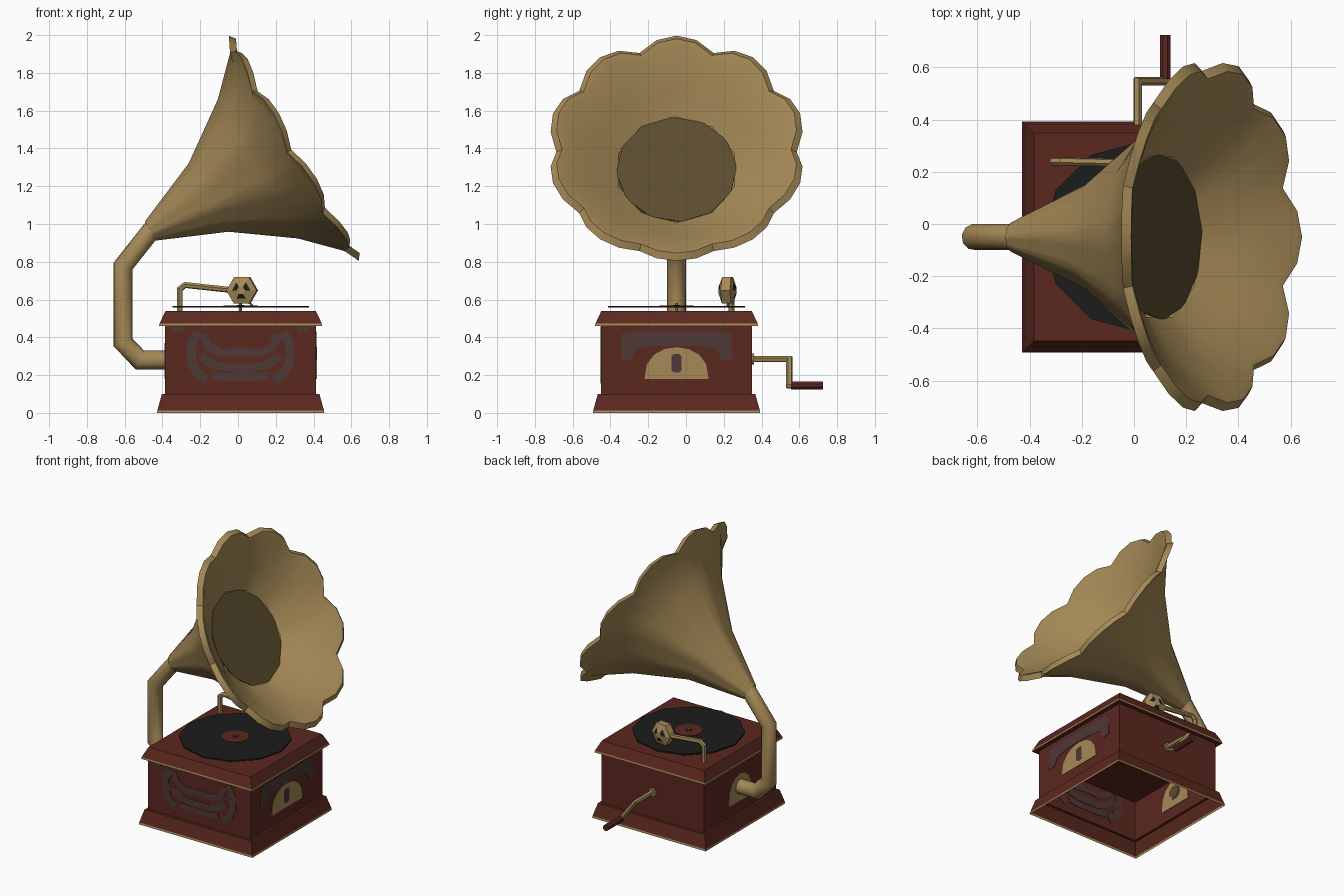
import bpy, bmesh, math
from mathutils import Vector

if "Cube" in bpy.data.objects:
    bpy.data.objects.remove(bpy.data.objects["Cube"])

CX, CY = 0.014, -0.05     # cabinet centre
HALF = 0.40               # cabinet wall half width
Z = Vector((0, 0, 1))


def material(name, rgb):
    m = bpy.data.materials.new(name)
    m.use_nodes = True
    m.diffuse_color = (*rgb, 1)
    m.node_tree.nodes["Principled BSDF"].inputs["Base Color"].default_value = (*rgb, 1)
    return m


brass = material("brass", (0.38, 0.255, 0.095))
shade = material("dark_brass", (0.103, 0.072, 0.028))
wood = material("red_wood", (0.104, 0.021, 0.0135))
inlay = material("grey_inlay", (0.075, 0.04, 0.036))
black = material("black", (0.0115, 0.0115, 0.0115))


def finish(name, bm, mats, smooth=None):
    bmesh.ops.recalc_face_normals(bm, faces=bm.faces[:])
    mesh = bpy.data.meshes.new(name)
    bm.to_mesh(mesh)
    bm.free()
    for m in mats:
        mesh.materials.append(m)
    ob = bpy.data.objects.new(name, mesh)
    bpy.context.collection.objects.link(ob)
    if smooth:
        bpy.ops.object.select_all(action="DESELECT")
        ob.select_set(True)
        bpy.context.view_layer.objects.active = ob
        bpy.ops.object.shade_smooth_by_angle(angle=math.radians(smooth))


def loft(bm, rings, cap_start=False, cap_end=False):
    """Skin a list of point rings; returns the faces of each band."""
    rows = [[bm.verts.new(p) for p in ring] for ring in rings]
    bands = []
    for a, b in zip(rows, rows[1:]):
        n = len(a)
        bands.append([bm.faces.new((a[i], a[(i + 1) % n], b[(i + 1) % n], b[i])) for i in range(n)])
    if cap_start:
        bm.faces.new(rows[0][::-1])
    if cap_end:
        bm.faces.new(rows[-1])
    return bands


def tube(name, points, radius, mat, sides=8, smooth=None):
    """Sweep a polygon along a path with mitred corners."""
    pts = [Vector(p) for p in points]
    dirs = [(b - a).normalized() for a, b in zip(pts, pts[1:])]
    u = dirs[0].orthogonal().normalized()
    v = dirs[0].cross(u)
    ring = []
    for k in range(sides):
        a = math.tau * (k + 0.5) / sides
        ring.append(pts[0] + radius * (math.cos(a) * u + math.sin(a) * v))
    rings = [ring]
    for i in range(1, len(pts)):
        d = dirs[i - 1]
        n = d + dirs[i] if i < len(dirs) else d
        ring = [q + d * ((pts[i] - q).dot(n) / d.dot(n)) for q in ring]
        rings.append(ring)
    bm = bmesh.new()
    loft(bm, rings, True, True)
    finish(name, bm, [mat], smooth)


def plate(name, outline, wall, mat, thick):
    """Thin plate let into a wall: 'front', 'left' (+x) or 'right' (-x)."""
    def place(u, z, d):
        if wall == "front":
            return (CX + u, CY - HALF - d, z)
        s = 1 if wall == "left" else -1
        return (CX + s * (HALF + d), CY + u, z)
    bm = bmesh.new()
    loft(bm, [[place(u, z, d) for u, z in outline] for d in (-thick / 2, thick / 2)], True, True)
    finish(name, bm, [mat])


def ribbon(points, width):
    """Outline of a stroke along a 2D path."""
    pts = [Vector(p) for p in points]
    one, two = [], []
    for i, p in enumerate(pts):
        d = (pts[min(i + 1, len(pts) - 1)] - pts[max(i - 1, 0)]).normalized()
        n = Vector((-d.y, d.x)) * width / 2
        one.append(p + n)
        two.append(p - n)
    return one + two[::-1]


def arch(half, low, high, steps=8):
    return [(half * math.cos(math.pi * i / steps), low + (high - low) * math.sin(math.pi * i / steps) ** 0.8)
            for i in range(steps + 1)]


# Cabinet: open-bottomed shell with flared plinth, lid and brass edging
def square(half, z):
    return [(CX + sx * half, CY + sy * half, z) for sx, sy in ((-1, -1), (1, -1), (1, 1), (-1, 1))]
profile = [(0.443, 0), (0.441, 0.013), (0.417, 0.1), (HALF, 0.1), (HALF, 0.46),
           (0.432, 0.46), (0.43, 0.472), (0.398, 0.54)]
bm = bmesh.new()
bands = loft(bm, [square(h, z) for h, z in profile], cap_end=True)
for band in (bands[0], bands[5]):
    for f in band:
        f.material_index = 1
finish("cabinet", bm, [wood, brass])
bm = bmesh.new()
loft(bm, [square(HALF - 0.005, z) for z in (0.375, 0.385)], True, True)
finish("cabinet_inner_board", bm, [wood])

# Front scrollwork, mirrored about the middle
strokes = {
    "scroll_bracket": ([(-0.225, 0.43), (-0.262, 0.36), (-0.26, 0.27), (-0.23, 0.21), (-0.18, 0.175)], 0.05),
    "scroll_upper": ([(-0.2, 0.415), (-0.17, 0.35), (-0.1, 0.315), (0, 0.325)], 0.045),
    "scroll_middle": ([(-0.21, 0.3), (-0.14, 0.255), (-0.07, 0.24), (0, 0.24)], 0.045),
    "scroll_lower": ([(-0.15, 0.2), (-0.08, 0.19), (0, 0.19)], 0.04),
    "scroll_corner": ([(-0.36, 0.445), (-0.3, 0.44)], 0.025),
}
for name, (path, width) in strokes.items():
    for s, side in ((1, "right"), (-1, "left")):
        plate(f"{name}_{side}", ribbon([(s * u, z) for u, z in path], width), "front", inlay, 0.006)

# Side inlay band, brass plaque and its slot
edge = [(0.24, 0.43), (0.29, 0.42), (0.295, 0.28), (0.24, 0.28), (0.215, 0.335), (0.12, 0.355)]
plate("side_inlay", edge + [(-u, z) for u, z in edge[::-1]], "left", inlay, 0.005)
plate("side_plaque", arch(0.17, 0.18, 0.348), "left", brass, 0.007)
slot = [(0.026, 0.225), (0.026, 0.3), (0.014, 0.312), (-0.014, 0.312),
        (-0.026, 0.3), (-0.026, 0.225), (-0.014, 0.214), (0.014, 0.214)]
plate("plaque_slot", slot, "left", inlay, 0.0098)
plate("pipe_plaque", arch(0.13, 0.18, 0.37), "right", brass, 0.007)

# Turntable: record, label and spindle
def disc(name, radius, low, high, mat, sides):
    tube(name, [(CX, CY, low), (CX, CY, high)], radius, mat, sides)
disc("record", 0.362, 0.557, 0.566, black, 12)
disc("record_label", 0.09, 0.56, 0.569, wood, 12)
disc("label_centre", 0.02, 0.56, 0.571, black, 8)
disc("spindle", 0.008, 0.54, 0.582, brass, 6)

# Supply pipe from the cabinet to the horn
axis = Vector((math.cos(math.radians(30)), 0, 0.5))
up = Vector((-0.5, 0, axis.x))
throat = Vector((-0.46, CY, 0.965))
tube("pipe", [(-0.379, CY, 0.28), (-0.52, CY, 0.28), (-0.61, CY, 0.375), (-0.61, CY, 0.775),
              throat, throat + axis * 0.03], 0.051, brass, 10, 40)
tube("pipe_socket", [(-0.38, CY, 0.28), (-0.375, CY, 0.28)], 0.045, shade, 8)

# Horn: ten-lobed bell; scallop blends a ten-sided section into the lobed rim
LOBES, STEPS = 10, 4
def horn_ring(t, radius, scallop):
    ring = []
    for i in range(LOBES * STEPS):
        a = math.tau * i / (LOBES * STEPS)
        off = abs((i + STEPS // 2) % STEPS - STEPS // 2) / (STEPS / 2)   # 0 at lobe centre, 1 at notch
        half = math.pi / LOBES
        flat = math.cos(half) / math.cos(half * (1 - off))
        lobe = 1 - 0.075 * off ** 2
        r = radius * (flat * (1 - scallop) + lobe * scallop)
        setback = 0.04 * scallop * off ** 2
        ring.append(throat + axis * (t - setback) + r * (math.cos(a) * up + math.sin(a) * Vector((0, 1, 0))))
    return ring
sections = [(-0.005, 0.058, 0), (0.352, 0.21, 0), (0.653, 0.425, 0.2), (0.845, 0.618, 0.7),
            (0.872, 0.688, 1), (0.897, 0.655, 1), (0.882, 0.625, 0.9), (0.745, 0.455, 0.4), (0.645, 0.322, 0.1)]
bm = bmesh.new()
loft(bm, [horn_ring(*s) for s in sections])
finish("horn", bm, [brass], 40)
tube("horn_inner_disc", [throat + axis * 0.64, throat + axis * 0.648], 0.32, shade, 12)

# Tone arm
tube("tone_arm", [(-0.308, 0.24, 0.54), (-0.308, 0.24, 0.655), (-0.28, 0.24, 0.677),
                  (-0.05, 0.235, 0.652), (0.02, 0.225, 0.645)], 0.016, brass, 6)

# Reproducer: six-sided drum with domed faces and dark openings
head = Vector((0.022, 0.22, 0.648))
facing = Vector((0.15, 1, 0)).normalized()
across = facing.cross(Z)
def head_ring(depth, radius):
    return [head + facing * depth + radius * (math.cos(a) * across + math.sin(a) * Z)
            for a in (math.tau * k / 6 for k in range(6))]
bm = bmesh.new()
bands = loft(bm, [head_ring(d, r) for d, r in ((-0.046, 0.022), (-0.035, 0.05), (-0.024, 0.081),
                                              (0.024, 0.081), (0.035, 0.05), (0.046, 0.022))], True, True)
for band in (bands[0], bands[4]):
    for f in band[::2]:
        f.material_index = 1
finish("reproducer", bm, [brass, black])
tube("needle", [head + Vector((0.03, 0, -0.06)), head + Vector((0.055, 0, -0.081))], 0.006, brass, 5)

# Crank with wooden handle at the back
tube("crank_collar", [(CX, 0.345, 0.285), (CX, 0.36, 0.285)], 0.03, brass, 10)
tube("crank", [(CX, 0.34, 0.285), (CX, 0.547, 0.285), (0.12, 0.547, 0.145), (0.12, 0.58, 0.145)], 0.017, brass, 6)
tube("crank_handle", [(0.12, 0.555, 0.145), (0.12, 0.725, 0.145)], 0.022, wood, 8)
